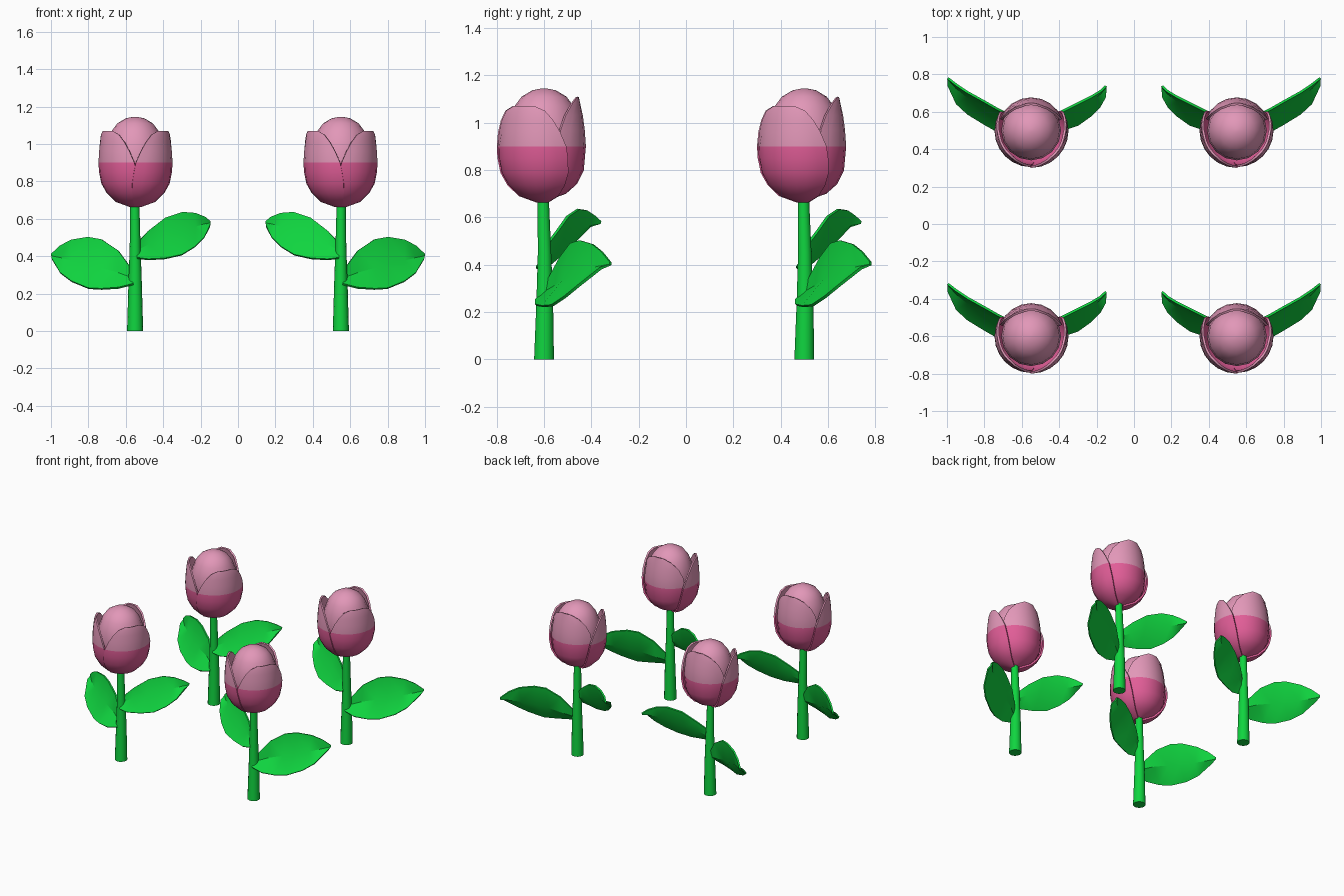
import bpy, bmesh, math

if "Cube" in bpy.data.objects:
    bpy.data.objects.remove(bpy.data.objects["Cube"])


def material(name, rgb):
    m = bpy.data.materials.new(name)
    m.diffuse_color = (*rgb, 1)
    m.use_nodes = True
    m.node_tree.nodes["Principled BSDF"].inputs["Base Color"].default_value = m.diffuse_color
    return m


GREEN = material("leaf green", (0.005, 0.66, 0.05))
LIGHT = material("light pink", (0.76, 0.31, 0.48))
DEEP = material("deep pink", (0.75, 0.11, 0.31))
SPLIT = 0.90                                   # height where the bloom changes colour


def sheet(name, rows, mats, place, thick=0, loop=False, smooth=40):
    """Skin a grid of point rows; thick > 0 makes a shell, loop makes a capped tube."""
    sx, ox, oy = place
    bm = bmesh.new()
    grid = [[bm.verts.new((ox + sx * x, oy + y, z)) for x, y, z in r] for r in rows]
    n = len(grid[0])
    for a, b in zip(grid, grid[1:]):
        for i in range(n if loop else n - 1):
            j = (i + 1) % n
            bm.faces.new((a[i], a[j], b[j], b[i]))
    if loop:
        bm.faces.new(grid[0])
        bm.faces.new(grid[-1])
        bmesh.ops.recalc_face_normals(bm, faces=bm.faces)
    if len(mats) > 1:
        for f in bm.faces:
            f.material_index = int(f.calc_center_median().z < SPLIT)
    me = bpy.data.meshes.new(name)
    bm.to_mesh(me)
    bm.free()
    for m in mats:
        me.materials.append(m)
    ob = bpy.data.objects.new(name, me)
    bpy.context.collection.objects.link(ob)
    bpy.ops.object.select_all(action='DESELECT')
    ob.select_set(True)
    bpy.context.view_layer.objects.active = ob
    if thick:
        mod = ob.modifiers.new("shell", 'SOLIDIFY')
        mod.thickness = thick
        mod.offset = 0
        bpy.ops.object.modifier_apply(modifier=mod.name)
    bpy.ops.object.shade_smooth_by_angle(angle=math.radians(smooth))


def lathe(profile, sides):
    """Rings from (radius, z, x shift, y shift)."""
    return [[(dx + r * math.cos(2 * math.pi * i / sides),
              dy + r * math.sin(2 * math.pi * i / sides), z) for i in range(sides)]
            for r, z, dx, dy in profile]


def petal(profile, centre, grow=0.0, steps=8):
    """Curved petal from (radius, z, half angle in degrees)."""
    rows = []
    for r, z, half in profile:
        angles = [math.radians(centre + half * (2 * i / steps - 1)) for i in range(steps + 1)]
        rows.append([((r + grow) * math.cos(a), (r + grow) * math.sin(a), z) for a in angles])
    return rows


def leaf(sections):
    """Folded leaf from (x, top y, top z, rib y, rib z, bottom y, bottom z)."""
    return [[(x, ty, tz), (x, my, mz), (x, by, bz)] for x, ty, tz, my, mz, by, bz in sections]


STEM = [(0.043, 0, 0, 0), (0.036, 0.25, 0, 0.003), (0.029, 0.45, 0, 0.002), (0.024, 0.70, 0.002, -0.004)]
BUD = [(0.02, 0.675, 0, 0), (0.09, 0.71, 0, 0), (0.14, 0.78, 0, 0), (0.16, SPLIT, 0, 0),
       (0.152, 1.0, 0, 0), (0.125, 1.07, 0, 0), (0.095, 1.11, 0, 0), (0.05, 1.137, 0, 0), (0.01, 1.145, 0, 0)]
SIDE_PETAL = [(0.025, 0.668, 66), (0.10, 0.695, 66), (0.147, 0.74, 66), (0.175, 0.79, 65), (0.187, 0.85, 62),
              (0.19, SPLIT, 59), (0.187, 0.96, 51), (0.182, 1.01, 42), (0.177, 1.05, 31), (0.172, 1.068, 17)]
BACK_PETAL = [(0.02, 0.68, 70), (0.09, 0.705, 70), (0.135, 0.745, 70), (0.162, 0.80, 70),
              (0.171, SPLIT, 70), (0.166, 0.97, 66), (0.158, 1.03, 56), (0.147, 1.08, 38), (0.141, 1.108, 14)]
LOW_LEAF = [(0.01, 0.01, 0.32, 0.0, 0.28, -0.035, 0.25),
            (0.09, 0.07, 0.43, 0.05, 0.31, -0.035, 0.23),
            (0.18, 0.115, 0.49, 0.085, 0.335, -0.005, 0.224),
            (0.25, 0.155, 0.502, 0.125, 0.35, 0.035, 0.228),
            (0.34, 0.205, 0.487, 0.18, 0.375, 0.09, 0.265),
            (0.40, 0.245, 0.455, 0.23, 0.39, 0.145, 0.31),
            (0.445, 0.28, 0.412, 0.28, 0.40, 0.24, 0.385)]
HIGH_LEAF = [(-0.01, 0.0, 0.47, 0.0, 0.43, -0.03, 0.39),
             (-0.07, 0.05, 0.535, 0.03, 0.46, -0.03, 0.382),
             (-0.16, 0.10, 0.605, 0.07, 0.49, 0.0, 0.387),
             (-0.25, 0.145, 0.635, 0.11, 0.53, 0.03, 0.407),
             (-0.32, 0.18, 0.63, 0.16, 0.555, 0.08, 0.45),
             (-0.37, 0.21, 0.61, 0.20, 0.57, 0.13, 0.50),
             (-0.40, 0.238, 0.585, 0.235, 0.575, 0.18, 0.56)]

# Four flowers: mirrored left to right, repeated front to back
PINK = [LIGHT, DEEP]
for sx, side in ((1, "right"), (-1, "left")):
    for oy, row in ((-0.60, "front"), (0.50, "back")):
        at = (sx, sx * 0.55, oy)
        tag = f"{row}_{side}_"
        sheet(tag + "stem", lathe(STEM, 14), [GREEN], at, loop=True)
        sheet(tag + "inner_bud", lathe(BUD, 16), PINK, at, loop=True)
        sheet(tag + "outer_petal", petal(SIDE_PETAL, -30), PINK, at, 0.012)
        sheet(tag + "inner_side_petal", petal(SIDE_PETAL, 210, 0.004), PINK, at, 0.012)
        sheet(tag + "back_petal", petal(BACK_PETAL, 90), PINK, at, 0.012)
        sheet(tag + "low_leaf", leaf(LOW_LEAF), [GREEN], at, 0.012, smooth=30)
        sheet(tag + "high_leaf", leaf(HIGH_LEAF), [GREEN], at, 0.012, smooth=30)
